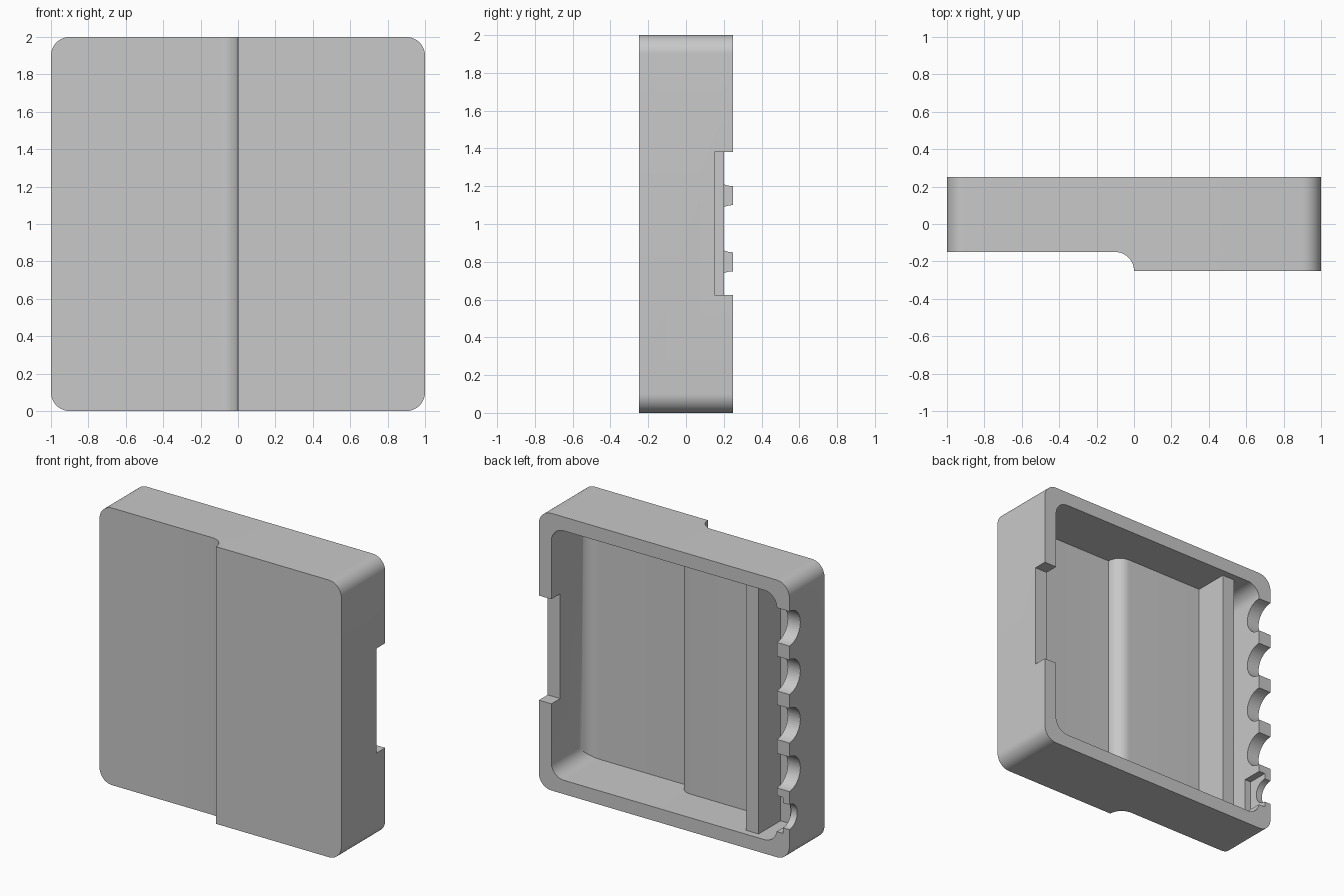
import bpy, bmesh
from math import cos, sin, radians

cube = bpy.data.objects.get("Cube")
if cube:
    bpy.data.objects.remove(cube, do_unlink=True)

grey = bpy.data.materials.new("light_grey")
grey.use_nodes = True
COLOR = (0.58, 0.58, 0.58, 1)
grey.diffuse_color = COLOR
grey.node_tree.nodes["Principled BSDF"].inputs["Base Color"].default_value = COLOR


def arc(cx, cy, r, start, end, steps=12):
    angles = [radians(start + (end - start) * i / steps) for i in range(steps + 1)]
    return [(cx + r * cos(a), cy + r * sin(a)) for a in angles]


def rounded_square(half, r):
    """Outline in x and z, centred on z = 1."""
    c = half - r
    pts = []
    for i, (sx, sz) in enumerate([(1, 1), (-1, 1), (-1, -1), (1, -1)]):
        pts += arc(sx * c, 1 + sz * c, r, 90 * i, 90 * i + 90)
    return pts


def prism(name, outline, axis, lo, hi):
    """Extrude a 2D outline along x, y or z."""
    place = {"x": lambda a, b, h: (h, a, b),
             "y": lambda a, b, h: (a, h, b),
             "z": lambda a, b, h: (a, b, h)}[axis]
    bm = bmesh.new()
    low = [bm.verts.new(place(a, b, lo)) for a, b in outline]
    high = [bm.verts.new(place(a, b, hi)) for a, b in outline]
    bm.faces.new(low)
    bm.faces.new(high)
    for i in range(len(low)):
        j = (i + 1) % len(low)
        bm.faces.new([low[i], low[j], high[j], high[i]])
    bmesh.ops.recalc_face_normals(bm, faces=bm.faces)
    mesh = bpy.data.meshes.new(name)
    bm.to_mesh(mesh)
    bm.free()
    mesh.materials.append(grey)
    obj = bpy.data.objects.new(name, mesh)
    bpy.context.collection.objects.link(obj)
    return obj


def box(name, x, y, z):
    return prism(name, [(x[0], y[0]), (x[1], y[0]), (x[1], y[1]), (x[0], y[1])], "z", *z)


def activate(obj):
    bpy.ops.object.select_all(action="DESELECT")
    obj.select_set(True)
    bpy.context.view_layer.objects.active = obj


def combine(obj, cutter, operation="DIFFERENCE"):
    mod = obj.modifiers.new("cut", "BOOLEAN")
    mod.operation = operation
    mod.solver = "EXACT"
    mod.object = cutter
    activate(obj)
    bpy.ops.object.modifier_apply(modifier=mod.name)
    bpy.data.objects.remove(cutter, do_unlink=True)


# Outer body with a stepped front
shell = prism("case_shell", rounded_square(1, 0.1), "y", -0.25, 0.25)
step = [(-1.5, -0.15), (-1.5, -0.5), (0, -0.5)] + arc(-0.1, -0.25, 0.1, 0, 90)
combine(shell, prism("step_cutter", step, "z", -0.5, 2.5))

# Hollow interior, open at the back, following the front step
floor = ([(-1.2, 0.5), (-1.2, -0.05)] + arc(0, -0.15, 0.1, 90, 0)
         + arc(0.8, -0.05, 0.1, -90, 0) + [(0.9, 0.5)])
cavity = prism("cavity_cutter", floor, "z", -0.3, 2.3)
combine(cavity, prism("cavity_outline", rounded_square(0.9, 0.1), "y", -0.6, 0.4), "INTERSECT")
combine(shell, cavity)

# Wide rectangular notch in the left wall
combine(shell, box("side_notch", (0.85, 1.2), (0.15, 0.4), (0.625, 1.38)))

# Round cable openings in the right wall, the lowest one smaller
openings = [(0.625 + 0.35 * i, 0.125) for i in range(4)] + [(0.315, 0.09)]
for z, r in openings:
    circle = arc(0.25, z, r, 0, 352.5, 47)
    combine(shell, prism("cable_opening", circle, "x", -1.2, -0.85))

# Shallow recess inside the lowest opening
combine(shell, box("recess", (-0.95, -0.85), (0.1, 0.4), (0.185, 0.445)))

# Inner rib running the full height
rib = box("inner_rib", (-0.72, -0.62), (-0.08, 0.2), (0.07, 1.93))

for part in (shell, rib):
    activate(part)
    bpy.ops.object.shade_smooth_by_angle(angle=radians(30))
